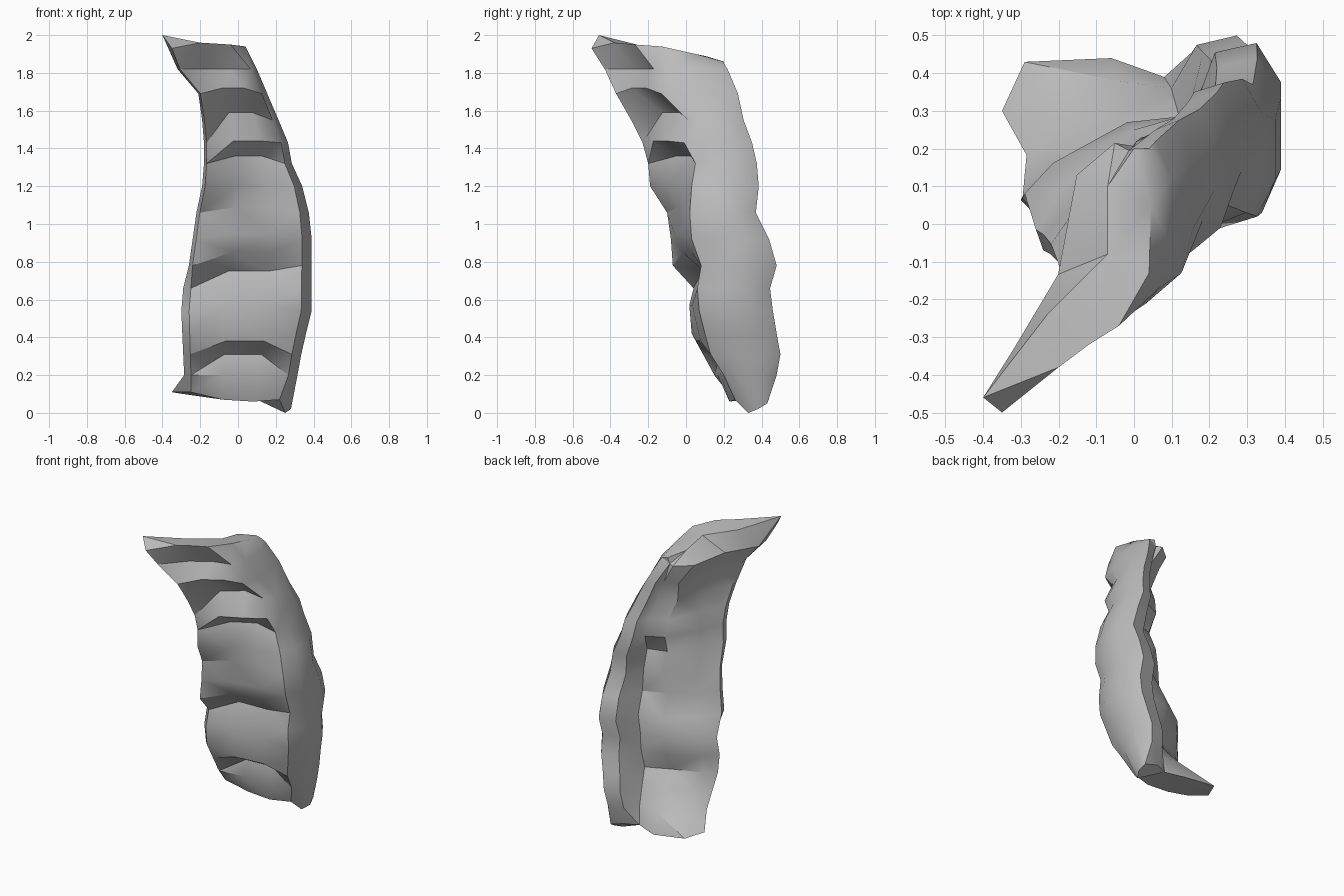
import bpy, bmesh

grey = bpy.data.materials.new("stone grey")
grey.diffuse_color = (0.5, 0.5, 0.5, 1)

# Pleated body levels: z, left x, right x, front y, right-flank front y,
# back y, back-left y, front pleat depth, arch of the pleat
LEVELS = [
    (0.20, -.285, .315, .15, .20, .48, .38, .00, .00),
    (0.31, -.29, .335, .09, .13, .50, .28, .08, .00),
    (0.42, -.295, .36, .03, .10, .48, .20, .00, -.04),
    (0.54, -.30, .39, .02, .07, .46, .25, -.02, .03),
    (0.66, -.29, .39, .04, .06, .445, .27, .04, .09),
    (0.78, -.26, .39, -.07, .08, .48, .25, .00, .07),
    (0.92, -.24, .39, -.08, .03, .44, .18, -.02, .03),
    (1.06, -.22, .375, -.10, .02, .37, .23, .02, .03),
    (1.20, -.19, .34, -.19, .03, .385, .17, .02, .00),
    (1.32, -.18, .285, -.20, .05, .375, .22, .06, .04),
    (1.43, -.18, .265, -.23, -.01, .35, .20, -.02, .01),
    (1.55, -.19, .215, -.29, .01, .305, .13, .06, .04),
    (1.69, -.21, .155, -.37, -.13, .275, .17, .00, .03),
    (1.82, -.32, .10, -.43, -.17, .22, .13, .06, .00),
]
# Foot outline with a flared left toe and a low right point
FOOT = [(-.35, .30, .11), (-.25, .22, .11), (-.08, .23, .07), (.08, .23, .06),
        (.22, .26, .07), (.25, .33, 0), (.28, .38, .02), (.27, .43, .05),
        (.17, .43, .08), (.08, .39, .08), (-.06, .44, .07), (-.29, .43, .10)]
# Crest outline running out to the forward tip
CREST = [(-.40, -.46, 2), (-.35, -.50, 1.93), (-.20, -.38, 1.96), (-.12, -.32, 1.955),
         (-.04, -.27, 1.95), (.04, -.13, 1.94), (.045, .05, 1.90), (.04, .20, 1.85),
         (0, .20, 1.86), (-.07, .10, 1.89), (-.07, -.08, 1.925), (-.23, -.24, 1.945)]


def section(z, xl, xr, yf, yr, yb, ybl, pleat, arch):
    """Twelve-sided outline: front face, outer flank, back ridge, groove, back-left face."""
    w, d, e = xr - xl, yb - yf, yb - yr
    groove = .07 if z < 1.25 else .02 if z < 1.75 else -.04
    shift = -.02 if z < .85 else .0 if z < 1.4 else .03 if z < 1.75 else .06
    left = (xl, yf + (.1 if z < 1.75 else .15) * d)
    mid = (xl + .4 * w, ybl)
    return [(*left, z), (xl + (.06 if z < .7 else .03) * w, yf, z),
            (xl + .35 * w, yf + .35 * (yr - yf) + pleat, z + arch),
            (xl + .66 * w, yf + .66 * (yr - yf) + pleat, z + arch),
            (xr - .08 * w, yr, z), (xr, yr + .28 * e, z), (xr, yr + .74 * e, z),
            (xr - .1 * w, yb, z), (xr - .27 * w, yb - .025, z),
            (xr - .36 * w, (yb + ybl) / 2 - groove, z), (*mid, z),
            (left[0] * .65 + mid[0] * .35 + shift, left[1] * .57 + mid[1] * .43, z)]


# Loft the outlines into one closed body
bm = bmesh.new()
rings = [[bm.verts.new(p) for p in ring]
         for ring in [FOOT] + [section(*lv) for lv in LEVELS] + [CREST]]
for low, high in zip(rings, rings[1:]):
    for i in range(12):
        j = (i + 1) % 12
        bm.faces.new((low[i], low[j], high[j], high[i]))
bm.faces.new(rings[0][::-1])
bm.faces.new(rings[-1])
bmesh.ops.triangulate(bm, faces=bm.faces[:])
bmesh.ops.recalc_face_normals(bm, faces=bm.faces[:])

mesh = bpy.data.meshes.new("pleated_body")
bm.to_mesh(mesh)
bm.free()
mesh.materials.append(grey)
body = bpy.data.objects.new("pleated_body", mesh)
bpy.context.collection.objects.link(body)
bpy.context.view_layer.objects.active = body
body.select_set(True)
bpy.ops.object.shade_smooth_by_angle(angle=0.6)
